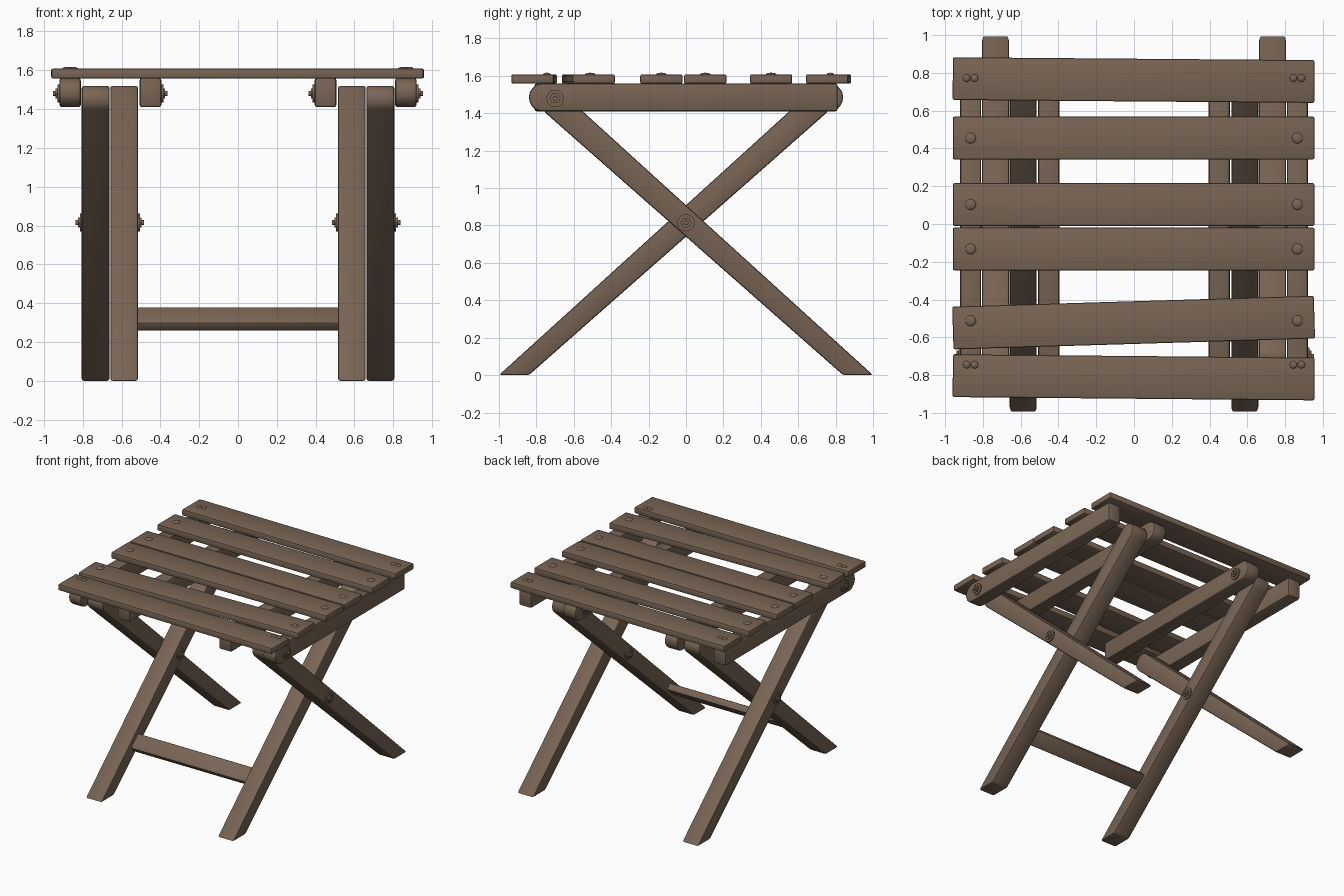
import bpy, bmesh, math
from mathutils import Matrix, Vector

if "Cube" in bpy.data.objects:
    bpy.data.objects.remove(bpy.data.objects["Cube"])

wood = bpy.data.materials.new("brown wood")
wood.diffuse_color = (0.19, 0.13, 0.09, 1)
wood.use_nodes = True
wood.node_tree.nodes["Principled BSDF"].inputs["Base Color"].default_value = wood.diffuse_color


def finish(name, bm, bevel=0.0):
    """Bevel sharp edges, shade and link a part."""
    bmesh.ops.recalc_face_normals(bm, faces=bm.faces)
    if bevel:
        edges = [e for e in bm.edges if e.calc_face_angle(0) > math.radians(35)]
        bmesh.ops.bevel(bm, geom=edges, offset=bevel, segments=2, profile=0.5, affect='EDGES')
    me = bpy.data.meshes.new(name)
    bm.to_mesh(me)
    bm.free()
    me.materials.append(wood)
    me.shade_smooth()
    me.set_sharp_from_angle(angle=math.radians(35))
    ob = bpy.data.objects.new(name, me)
    bpy.context.collection.objects.link(ob)
    return ob


def prism(name, pts, x0, x1, bevel):
    """Extrude a (y, z) outline from x0 to x1."""
    bm = bmesh.new()
    face = bm.faces.new([bm.verts.new((x0, y, z)) for y, z in pts])
    new = bmesh.ops.extrude_face_region(bm, geom=[face])["geom"]
    bmesh.ops.translate(bm, vec=(x1 - x0, 0, 0),
                        verts=[v for v in new if isinstance(v, bmesh.types.BMVert)])
    return finish(name, bm, bevel)


def box(name, size, matrix, bevel):
    bm = bmesh.new()
    bmesh.ops.create_cube(bm, size=1, matrix=matrix @ Matrix.Diagonal((*size, 1)))
    return finish(name, bm, bevel)


def arc(cy, cz, r, a0, a1, n=10):
    return [(cy + r * math.cos(math.radians(a0 + (a1 - a0) * i / n)),
             cz + r * math.sin(math.radians(a0 + (a1 - a0) * i / n))) for i in range(n + 1)]


def bolt(name, x, y, z, side):
    """Washer, nut and pin end pointing along x."""
    bm = bmesh.new()
    for r, h, n in ((0.046, 0.012, 24), (0.03, 0.022, 6), (0.013, 0.034, 12)):
        m = Matrix.Translation((x + side * h / 2, y, z)) @ Matrix.Rotation(math.pi / 2, 4, 'Y')
        bmesh.ops.create_cone(bm, cap_ends=True, segments=n, radius1=r, radius2=r, depth=h, matrix=m)
    finish(name, bm)


def screw(x, y, r):
    """Low domed screw head on a slat."""
    bm = bmesh.new()
    m = Matrix.Translation((x, y, 1.607)) @ Matrix.Diagonal((r, r, 0.01, 1))
    bmesh.ops.create_uvsphere(bm, u_segments=16, v_segments=8, radius=1, matrix=m)
    finish("screw_head", bm)


# Leg outline: flat foot at -y, round top at +y
leg = [(-1.0, 0), (-0.84, 0)] + arc(0.70, 1.45, 0.07, -48.4, 131.6)
# Rail outline: square at -y, rounded at +y
rail = ([(-0.81, 1.56), (-0.81, 1.41), (0.765, 1.41)]
        + arc(0.765, 1.485, 0.075, -90, 90)[1:])


def flip(pts):
    return [(-y, z) for y, z in pts]


for s, side in ((1, "right"), (-1, "left")):
    # Crossing legs
    prism(side + "_inner_leg", leg, s * 0.515, s * 0.658, 0.012)
    prism(side + "_outer_leg", flip(leg), s * 0.662, s * 0.805, 0.012)
    # Seat rails
    prism(side + "_inner_rail", rail, s * 0.395, s * 0.507, 0.012)
    prism(side + "_outer_rail", flip(rail), s * 0.81, s * 0.92, 0.012)
    # Pivot bolts
    bolt(side + "_rail_bolt_outer", s * 0.918, -0.70, 1.48, s)
    bolt(side + "_rail_bolt_inner", s * 0.397, 0.70, 1.48, -s)
    bolt(side + "_cross_bolt_outer", s * 0.802, 0, 0.815, s)
    bolt(side + "_cross_bolt_inner", s * 0.518, 0, 0.815, -s)

# Crossbar between the inner legs, lying along their slope
box("crossbar", (1.04, 0.125, 0.055),
    Matrix.Translation((0, -0.56, 0.318)) @ Matrix.Rotation(math.radians(41.4), 4, 'X'), 0.008)

# Seat slats: centre y, small twist, number of screws per end
slats = [(0.762, -0.008, 2), (0.455, 0, 1), (0.103, 0, 1),
         (-0.132, 0, 1), (-0.522, 0.03, 1), (-0.812, -0.009, 2)]
for y, twist, count in slats:
    box("seat_slat", (1.915, 0.226, 0.05),
        Matrix.Translation((-0.002, y, 1.583)) @ Matrix.Rotation(twist, 4, 'Z'), 0.009)
    for s in (1, -1):
        if count == 2:
            sy = 0.772 if y > 0 else -0.745
            for dx in (-0.021, 0.021):
                screw(s * 0.865 + dx, sy, 0.02)
        else:
            screw(s * 0.865, y + (0.01 if twist else 0), 0.029)
